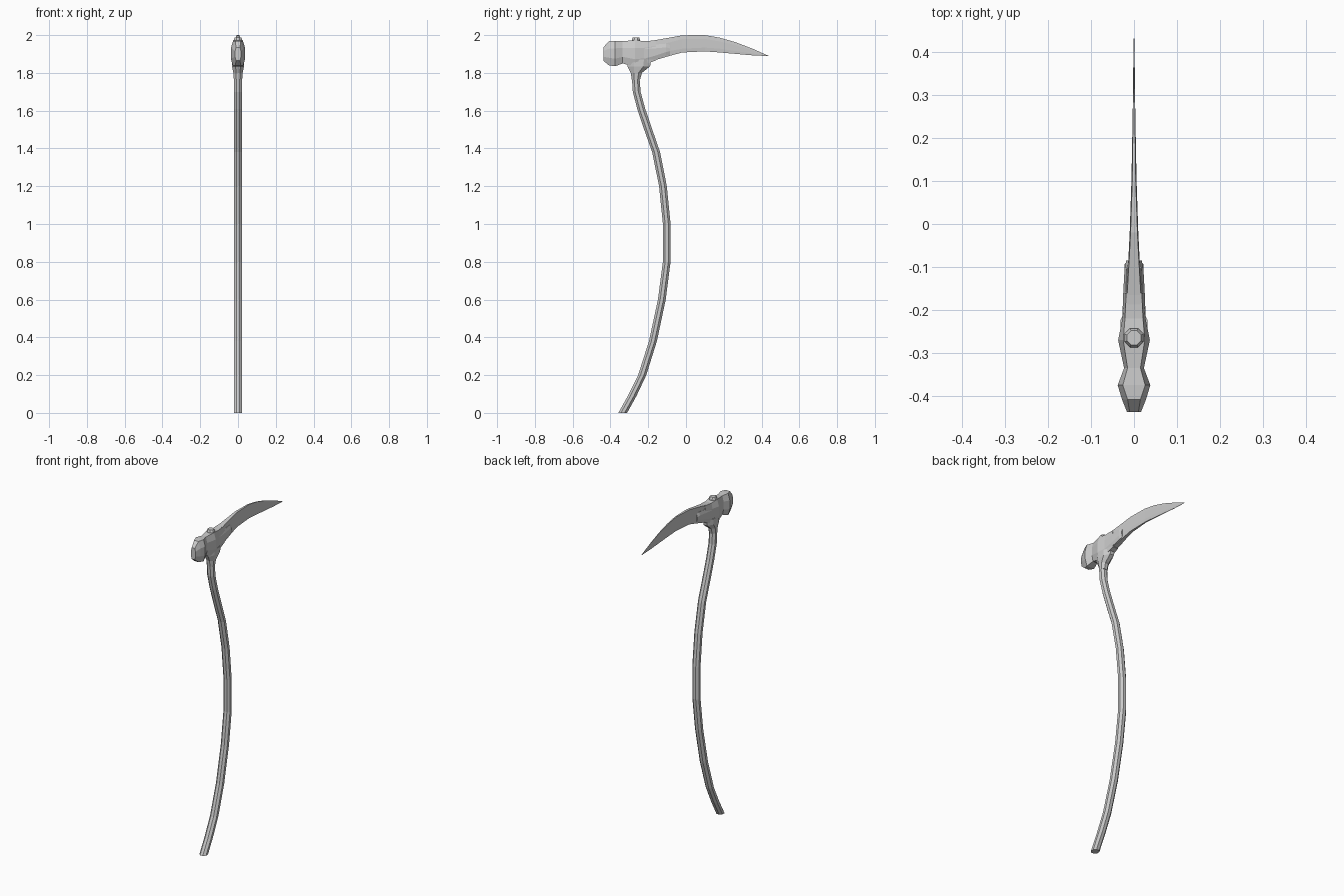
import bpy, math

if "Cube" in bpy.data.objects:
    bpy.data.objects.remove(bpy.data.objects["Cube"])


def loft(name, rings):
    """Skin a list of equal-length rings of points and cap both ends."""
    n = len(rings[0])
    verts = [p for r in rings for p in r]
    faces = [(i * n + j, i * n + (j + 1) % n, (i + 1) * n + (j + 1) % n, (i + 1) * n + j)
             for i in range(len(rings) - 1) for j in range(n)]
    last = (len(rings) - 1) * n
    faces += [tuple(reversed(range(n))), tuple(range(last, last + n))]
    mesh = bpy.data.meshes.new(name)
    mesh.from_pydata(verts, [], faces)
    obj = bpy.data.objects.new(name, mesh)
    bpy.context.collection.objects.link(obj)
    bpy.context.view_layer.objects.active = obj
    bpy.ops.object.mode_set(mode='EDIT')
    bpy.ops.mesh.select_all(action='SELECT')
    bpy.ops.mesh.normals_make_consistent(inside=False)
    bpy.ops.object.mode_set(mode='OBJECT')
    return obj


def flat_ring(y, z, rx, ry, n=8):
    """Horizontal ring for upright parts."""
    return [(rx * math.cos(math.tau * (k + .5) / n), y + ry * math.sin(math.tau * (k + .5) / n), z)
            for k in range(n)]


def block_ring(y, lo, hi, w, top, bevel):
    """Eight-sided section in the xz plane: side half width w, top/bottom half width top."""
    half = [(top, hi), (w, hi - bevel), (w, lo + bevel), (top, lo)]
    return [(x, y, z) for x, z in half] + [(-x, y, z) for x, z in reversed(half)]


# curved wooden shaft
path = [(-.335, 0), (-.285, .09), (-.232, .2), (-.175, .38), (-.128, .6), (-.102, .8),
        (-.102, 1.0), (-.122, 1.2), (-.158, 1.38), (-.2, 1.5), (-.237, 1.61),
        (-.261, 1.7), (-.266, 1.77), (-.262, 1.9)]
rings = []
for i, (y, z) in enumerate(path):
    a, b = path[max(i - 1, 0)], path[min(i + 1, len(path) - 1)]
    slope = (b[0] - a[0]) / (b[1] - a[1])
    rings.append(flat_ring(y, z, .024, .022 * math.sqrt(1 + slope * slope)))
loft("shaft", rings)

# shaft end poking through the head
loft("shaft_peg", [flat_ring(-.265, 1.93, .024, .024), flat_ring(-.265, 1.976, .024, .024),
                   flat_ring(-.265, 1.988, .018, .018)])

# flared collar under the head
loft("collar", [flat_ring(-.265, 1.765, .024, .024), flat_ring(-.263, 1.80, .027, .032),
                flat_ring(-.25, 1.835, .034, .065), flat_ring(-.25, 1.87, .034, .07)])

# hammer head with a waist and a wide eye
loft("hammer_head", [block_ring(*s) for s in [
    (-.438, 1.865, 1.935, .016, .010, .02),
    (-.408, 1.84, 1.968, .028, .015, .04),
    (-.375, 1.835, 1.97, .038, .026, .04),
    (-.335, 1.85, 1.968, .023, .015, .035),
    (-.27, 1.832, 1.973, .037, .025, .04),
    (-.22, 1.842, 1.968, .027, .021, .035),
    (-.16, 1.866, 1.972, .022, .018, .03)]])

# side cheeks that clamp the blade root
loft("blade_socket", [block_ring(*s) for s in [
    (-.24, 1.85, 1.945, .028, .022, .02),
    (-.16, 1.872, 1.95, .025, .019, .02),
    (-.105, 1.89, 1.955, .022, .017, .02),
    (-.085, 1.895, 1.95, .018, .012, .02)]])

# long curved blade
loft("blade", [block_ring(*s) for s in [
    (-.22, 1.844, 1.966, .022, .018, .03),
    (-.165, 1.867, 1.973, .019, .016, .03),
    (-.08, 1.892, 1.988, .013, .011, .025),
    (-.02, 1.908, 1.999, .010, .008, .02),
    (.10, 1.914, 2.0, .006, .004, .02),
    (.18, 1.908, 1.986, .0045, .003, .02),
    (.26, 1.901, 1.963, .003, .002, .015),
    (.35, 1.893, 1.929, .002, .001, .01),
    (.436, 1.889, 1.891, .0005, .0003, .0005)]])
